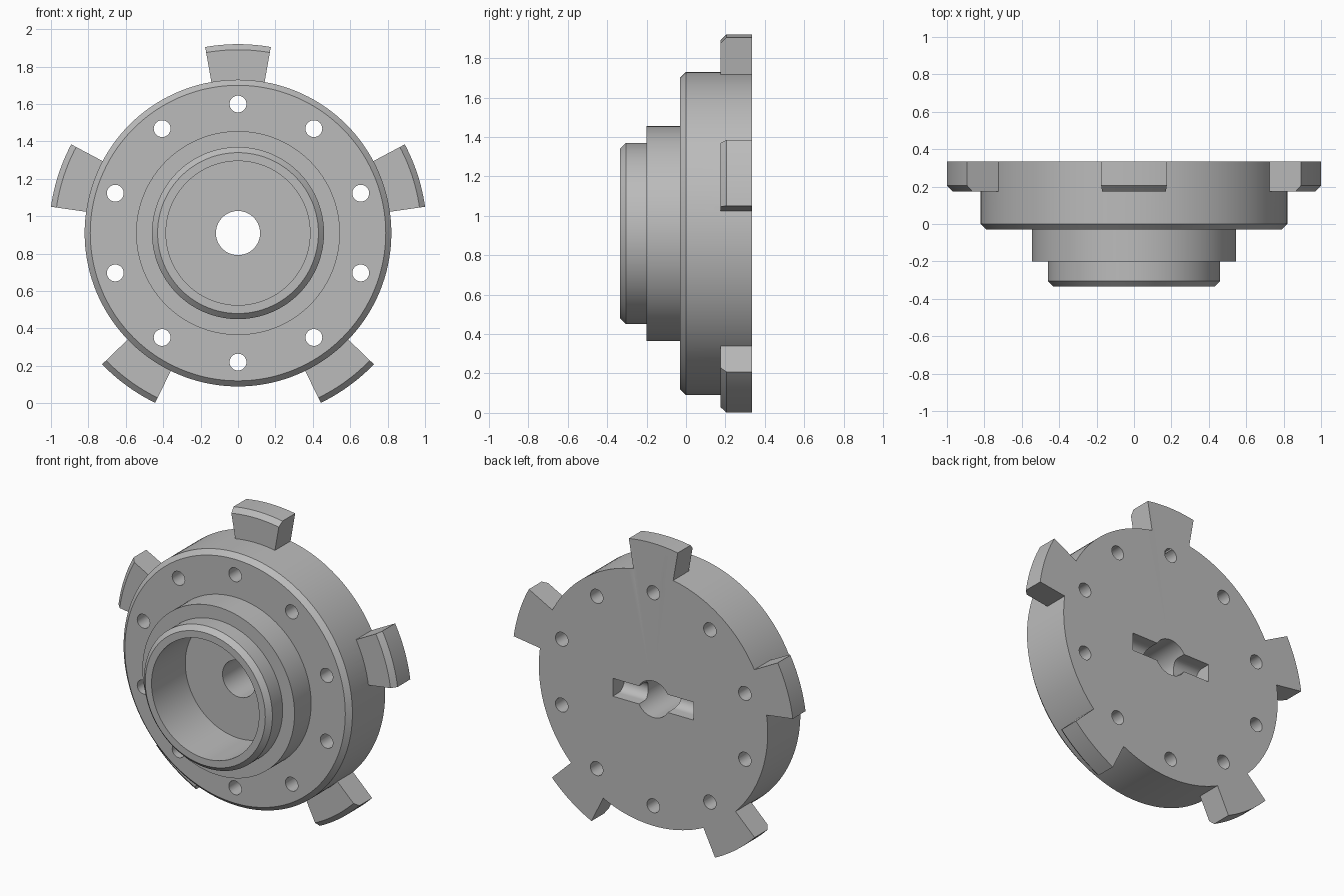
import bpy, bmesh
from math import sin, cos, pi, radians

CENTRE_Z = 0.91
BACK = 0.335

if "Cube" in bpy.data.objects:
    bpy.data.objects.remove(bpy.data.objects["Cube"], do_unlink=True)

steel = bpy.data.materials.new("machined_grey")
steel.use_nodes = True
GREY = (0.5, 0.5, 0.5, 1)
steel.diffuse_color = GREY
steel.node_tree.nodes["Principled BSDF"].inputs["Base Color"].default_value = GREY


def loft(name, sections, closed):
    """Skin a list of matching closed sections, capping the ends if open."""
    bm = bmesh.new()
    rings = [[bm.verts.new(p) for p in s] for s in sections]
    n = len(rings[0])
    pairs = list(zip(rings, rings[1:]))
    if closed:
        pairs.append((rings[-1], rings[0]))
    else:
        bm.faces.new(rings[0])
        bm.faces.new(rings[-1])
    for a, b in pairs:
        for i in range(n):
            j = (i + 1) % n
            bm.faces.new((a[i], a[j], b[j], b[i]))
    bmesh.ops.recalc_face_normals(bm, faces=bm.faces)
    mesh = bpy.data.meshes.new(name)
    bm.to_mesh(mesh)
    bm.free()
    mesh.materials.append(steel)
    ob = bpy.data.objects.new(name, mesh)
    bpy.context.collection.objects.link(ob)
    return ob


def turn(name, profile, start=0.0, sweep=2 * pi, steps=144):
    """Turn a closed (radius, y) profile about the main axis."""
    closed = sweep > 6.28
    count = steps if closed else steps + 1
    sections = []
    for k in range(count):
        a = start + sweep * k / steps
        sections.append([(r * cos(a), y, CENTRE_Z + r * sin(a)) for r, y in profile])
    return loft(name, sections, closed)


def combine(target, tool, operation):
    mod = target.modifiers.new(operation.title(), "BOOLEAN")
    mod.operation, mod.solver, mod.object = operation, "EXACT", tool
    bpy.context.view_layer.objects.active = target
    bpy.ops.object.modifier_apply(modifier=mod.name)
    bpy.data.objects.remove(tool, do_unlink=True)


# Stepped flange with hub, front bore and central through hole
flange = turn("flange_body", [
    (0.118, BACK), (0.82, BACK), (0.82, 0.0), (0.79, -0.03),
    (0.545, -0.03), (0.545, -0.2), (0.46, -0.2), (0.46, -0.305),
    (0.43, -BACK), (0.385, -BACK), (0.385, 0.01), (0.118, 0.01)])

# Five locking lugs with a chamfered front outer edge
LUG = [(0.75, BACK), (1.01, BACK), (1.01, 0.205), (0.98, 0.175), (0.75, 0.175)]
for k in range(5):
    lug = turn("lug", LUG, radians(80 + 72 * k), radians(20), 12)
    combine(flange, lug, "UNION")

# Ten bolt holes
for k in range(10):
    a = radians(18 + 36 * k)
    cx, cz = 0.69 * cos(a), CENTRE_Z + 0.69 * sin(a)
    circle = [(cx + 0.045 * cos(t * pi / 16), cz + 0.045 * sin(t * pi / 16)) for t in range(32)]
    drill = loft("bolt_hole", [[(x, y, z) for x, z in circle] for y in (-0.5, 0.5)], False)
    combine(flange, drill, "DIFFERENCE")

# Round-bottomed pin slot across the back
R = 0.058
outline = [(BACK - R - R * sin(t * pi / 20), CENTRE_Z + R * cos(t * pi / 20)) for t in range(21)]
outline += [(BACK + 0.1, CENTRE_Z - R), (BACK + 0.1, CENTRE_Z + R)]
slot = loft("pin_slot", [[(x, y, z) for y, z in outline] for x in (-0.29, 0.29)], False)
combine(flange, slot, "DIFFERENCE")

# Smooth round walls, crisp edges
bpy.ops.object.select_all(action="DESELECT")
flange.select_set(True)
bpy.context.view_layer.objects.active = flange
bpy.ops.object.shade_smooth_by_angle(angle=radians(25))
